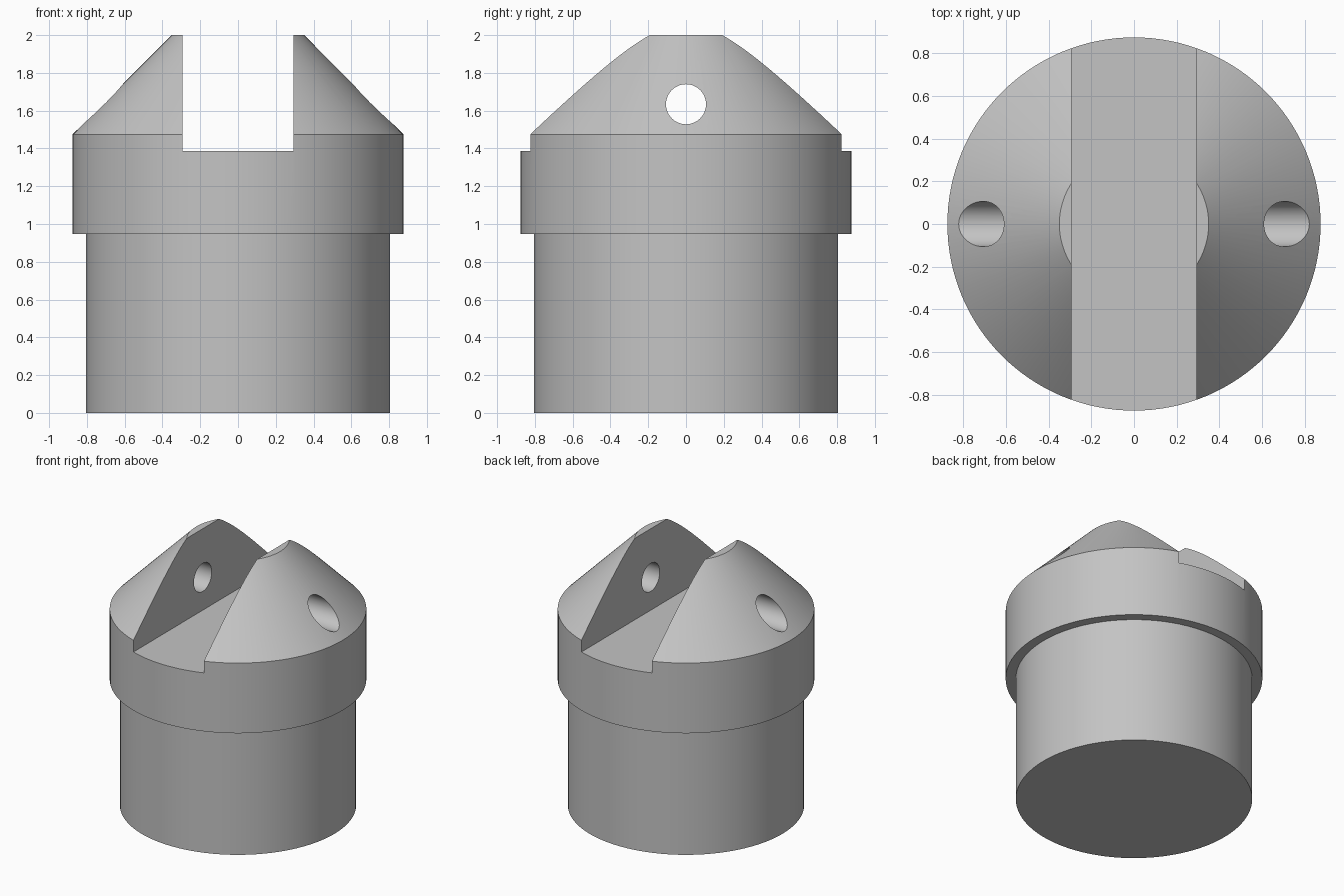
import bpy
import bmesh
import math
from mathutils import Matrix

SEGMENTS = 128

default = bpy.data.objects.get("Cube")
if default:
    bpy.data.objects.remove(default, do_unlink=True)

grey = bpy.data.materials.new("plain grey")
grey.use_nodes = True
colour = (0.55, 0.55, 0.55, 1)
grey.diffuse_color = colour
grey.node_tree.nodes["Principled BSDF"].inputs["Base Color"].default_value = colour


def add_object(name, bm):
    bmesh.ops.recalc_face_normals(bm, faces=bm.faces)
    mesh = bpy.data.meshes.new(name)
    bm.to_mesh(mesh)
    bm.free()
    mesh.materials.append(grey)
    obj = bpy.data.objects.new(name, mesh)
    bpy.context.collection.objects.link(obj)
    return obj


def lathe(name, profile):
    """Closed solid of revolution from (radius, height) points."""
    bm = bmesh.new()
    rings = []
    for radius, z in profile:
        angles = [math.tau * i / SEGMENTS for i in range(SEGMENTS)]
        rings.append([bm.verts.new((radius * math.cos(a), radius * math.sin(a), z))
                      for a in angles])
    for low, high in zip(rings, rings[1:]):
        for i in range(SEGMENTS):
            j = (i + 1) % SEGMENTS
            bm.faces.new((low[i], low[j], high[j], high[i]))
    bm.faces.new(rings[0][::-1])
    bm.faces.new(rings[-1])
    return add_object(name, bm)


def cut(target, cutter):
    cutter.hide_render = True
    mod = target.modifiers.new("cut", "BOOLEAN")
    mod.operation = "DIFFERENCE"
    mod.solver = "EXACT"
    mod.object = cutter
    bpy.context.view_layer.objects.active = target
    bpy.ops.object.modifier_apply(modifier=mod.name)
    bpy.data.objects.remove(cutter, do_unlink=True)


# Stem, wider collar and truncated cone tip
body = lathe("slotted_cap", [(0.806, 0), (0.806, 0.947), (0.875, 0.947),
                             (0.875, 1.475), (0.35, 2)])

# Slot running front to back
floor, ceiling, half_width = 1.387, 2.4, 0.293
bm = bmesh.new()
bmesh.ops.create_cube(bm, size=1, matrix=Matrix.Translation((0, 0, (floor + ceiling) / 2))
                      @ Matrix.Diagonal((2 * half_width, 3, ceiling - floor, 1)))
cut(body, add_object("slot_cutter", bm))

# Pin hole running left to right through both prongs
bm = bmesh.new()
bmesh.ops.create_cone(bm, cap_ends=True, segments=64, radius1=0.106, radius2=0.106, depth=3,
                      matrix=Matrix.Translation((0, 0, 1.634))
                      @ Matrix.Rotation(math.pi / 2, 4, "Y"))
cut(body, add_object("pin_hole_cutter", bm))

# Smooth round walls with crisp edges
bpy.ops.object.select_all(action="DESELECT")
body.select_set(True)
bpy.context.view_layer.objects.active = body
bpy.ops.object.shade_smooth_by_angle(angle=math.radians(30))
